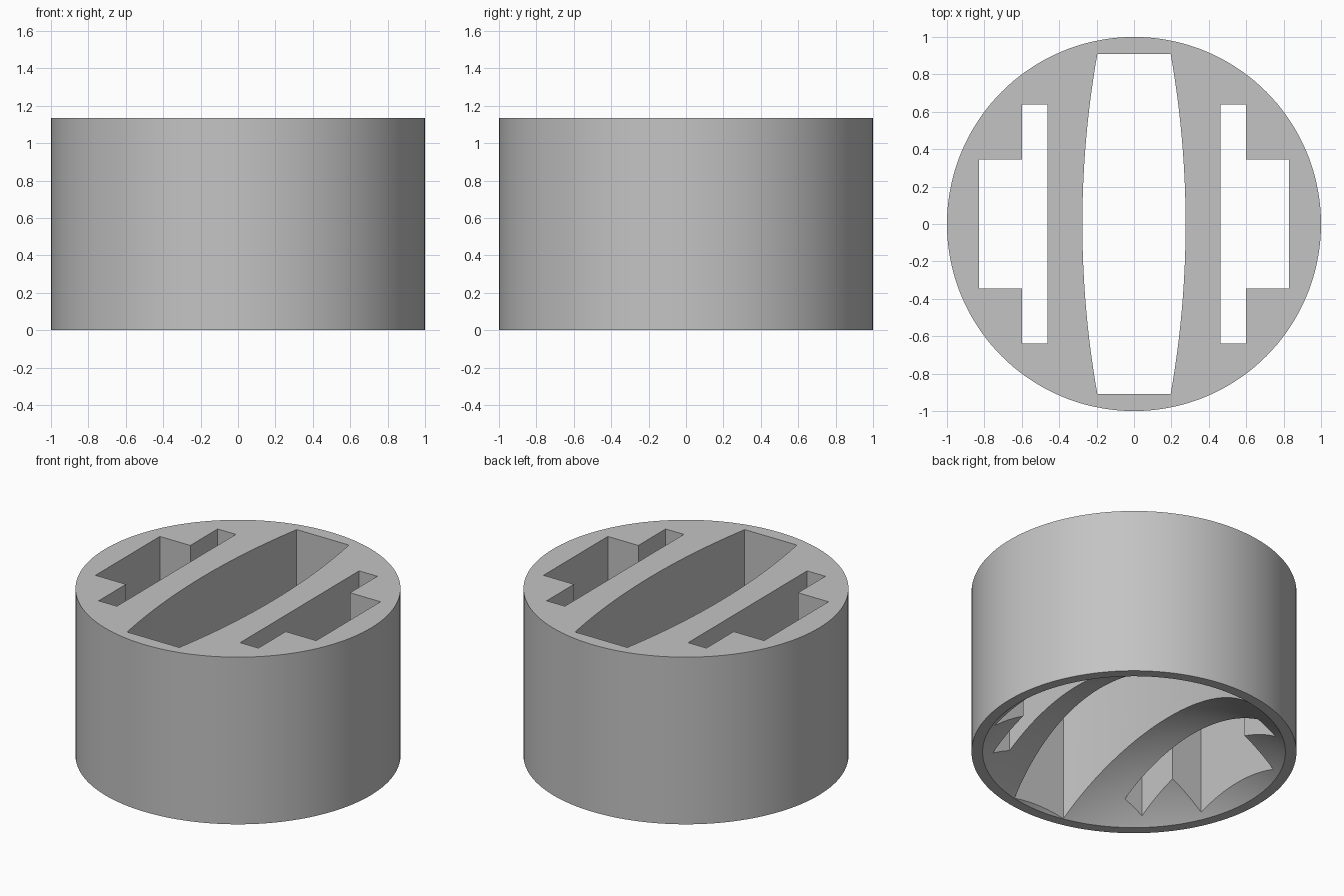
import bpy
import bmesh
import math

cube = bpy.data.objects.get("Cube")
if cube:
    bpy.data.objects.remove(cube, do_unlink=True)

HEIGHT = 1.135
DOME_RADIUS = 1.34
RIM_RADIUS = 0.932

grey = bpy.data.materials.new("plain grey")
grey.use_nodes = True
grey.diffuse_color = (0.55, 0.55, 0.55, 1)
for node in grey.node_tree.nodes:
    if node.type == "BSDF_PRINCIPLED":
        node.inputs["Base Color"].default_value = grey.diffuse_color


def prism(name, outline, bottom, top):
    """Extrude a flat outline of (x, y) points into a closed solid."""
    bm = bmesh.new()
    base = bm.faces.new([bm.verts.new((x, y, bottom)) for x, y in outline])
    extruded = bmesh.ops.extrude_face_region(bm, geom=[base])["geom"]
    for v in extruded:
        if isinstance(v, bmesh.types.BMVert):
            v.co.z = top
    bmesh.ops.recalc_face_normals(bm, faces=bm.faces)
    mesh = bpy.data.meshes.new(name)
    bm.to_mesh(mesh)
    bm.free()
    mesh.materials.append(grey)
    obj = bpy.data.objects.new(name, mesh)
    bpy.context.collection.objects.link(obj)
    return obj


def cut(target, cutter):
    """Subtract the cutter from the target and discard it."""
    mod = target.modifiers.new("Cut", "BOOLEAN")
    mod.operation = "DIFFERENCE"
    mod.solver = "EXACT"
    mod.object = cutter
    cutter.hide_render = True
    bpy.context.view_layer.objects.active = target
    bpy.ops.object.modifier_apply(modifier=mod.name)
    bpy.data.objects.remove(cutter, do_unlink=True)


# Round body
SIDES = 144
circle = [(math.cos(math.tau * i / SIDES), math.sin(math.tau * i / SIDES))
          for i in range(SIDES)]
body = prism("slotted_round_body", circle, 0, HEIGHT)

# Shallow dome hollowed into the underside
drop = math.sqrt(DOME_RADIUS ** 2 - RIM_RADIUS ** 2)
bpy.ops.mesh.primitive_uv_sphere_add(segments=SIDES, ring_count=128,
                                     radius=DOME_RADIUS, location=(0, 0, -drop))
dome = bpy.context.object
dome.name = "dome_cutter"
dome.data.materials.append(grey)
cut(body, dome)

# Long central slot with bowed sides
END_Y, END_X, MID_X = 0.91, 0.196, 0.276
STEPS = 24
ys = [END_Y * (2 * i / STEPS - 1) for i in range(STEPS + 1)]
bowed = [(MID_X - (MID_X - END_X) * (y / END_Y) ** 2, y) for y in ys]
central = bowed + [(-x, y) for x, y in reversed(bowed)]
cut(body, prism("central_slot_cutter", central, -0.5, HEIGHT + 0.5))

# Mirrored T-shaped side slots
half = [(0.463, 0.638), (0.6, 0.638), (0.6, 0.345), (0.829, 0.345)]
tee = half + [(x, -y) for x, y in reversed(half)]
for side in (-1, 1):
    outline = [(side * x, y) for x, y in tee]
    cut(body, prism("side_slot_cutter", outline, -0.5, HEIGHT + 0.5))

# Smooth curved walls with crisp edges
bpy.ops.object.select_all(action="DESELECT")
body.select_set(True)
bpy.context.view_layer.objects.active = body
bpy.ops.object.shade_smooth_by_angle(angle=math.radians(25))
